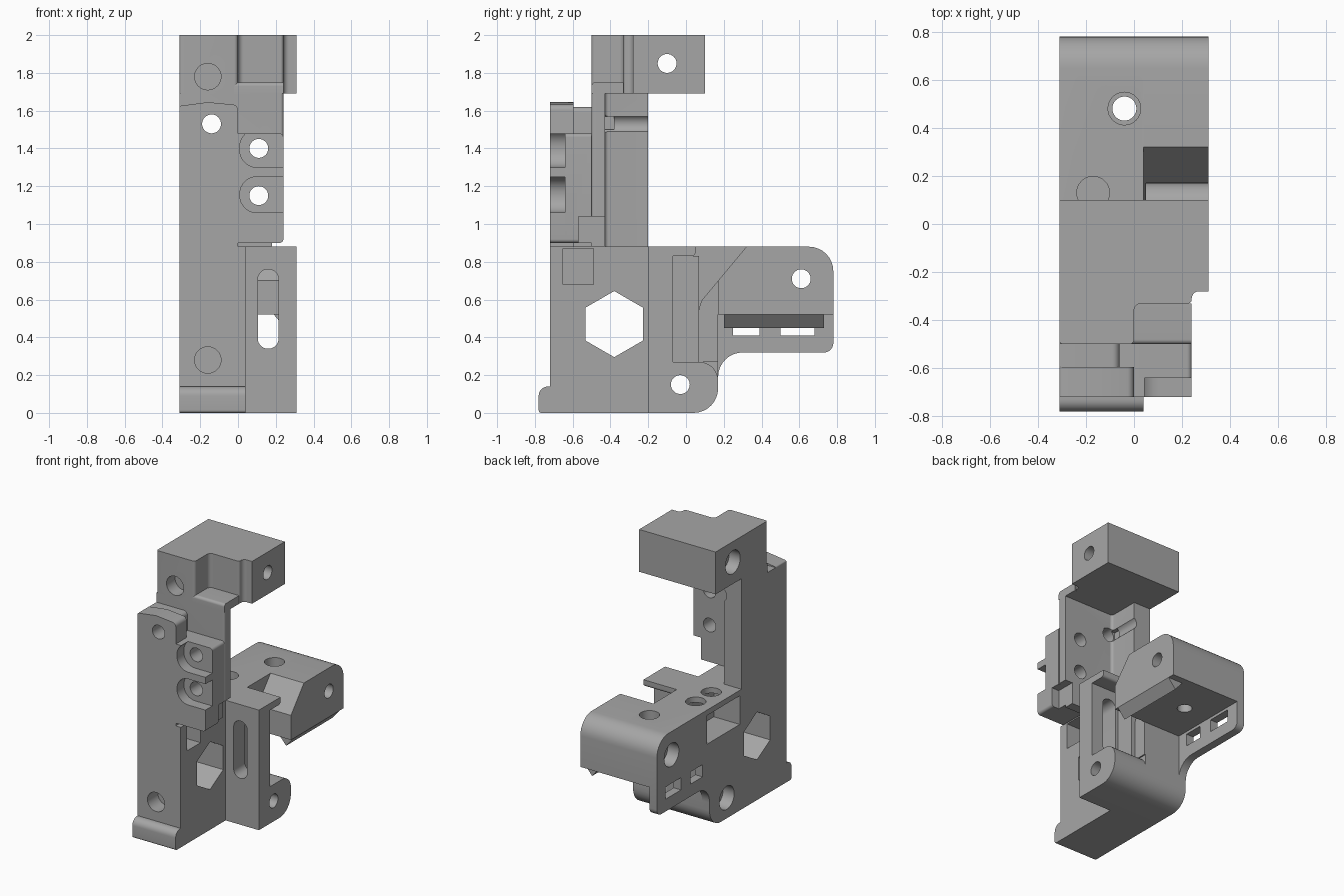
import bpy, bmesh, math
from mathutils import Vector

if "Cube" in bpy.data.objects:
    bpy.data.objects.remove(bpy.data.objects["Cube"])

grey = bpy.data.materials.new("matte grey")
grey.use_nodes = True
grey.diffuse_color = (0.38, 0.38, 0.38, 1)
grey.node_tree.nodes["Principled BSDF"].inputs["Base Color"].default_value = (0.38, 0.38, 0.38, 1)

parts, cutters = [], []


def outline(pts, steps=8):
    """Polygon whose corners carry an optional third value, the fillet radius."""
    out = []
    for i, c in enumerate(pts):
        p = Vector(c[:2])
        if len(c) < 3:
            out.append(p)
            continue
        u = (Vector(pts[i - 1][:2]) - p).normalized()
        v = (Vector(pts[(i + 1) % len(pts)][:2]) - p).normalized()
        half, r = u.angle(v) / 2, c[2]
        t = r / math.tan(half)
        mid = p + (u + v).normalized() * r / math.sin(half)
        a, b = p + u * t - mid, p + v * t - mid
        sweep = a.angle(b)
        for k in range(steps + 1):
            f = k / steps
            w = (a * math.sin((1 - f) * sweep) + b * math.sin(f * sweep)) / math.sin(sweep)
            out.append(mid + w)
    return out


def prism(name, axis, pts, lo, hi, store=parts):
    """Extrude an outline along an axis; outline is yz, xz or xy."""
    place = {"x": lambda a, b, t: (t, a, b),
             "y": lambda a, b, t: (a, t, b),
             "z": lambda a, b, t: (a, b, t)}[axis]
    bm = bmesh.new()
    ring = outline(pts)
    ends = [[bm.verts.new(place(p.x, p.y, t)) for p in ring] for t in (lo, hi)]
    bm.faces.new(ends[0])
    bm.faces.new(ends[1])
    n = len(ring)
    for i in range(n):
        j = (i + 1) % n
        bm.faces.new((ends[0][i], ends[0][j], ends[1][j], ends[1][i]))
    bmesh.ops.recalc_face_normals(bm, faces=bm.faces)
    me = bpy.data.meshes.new(name)
    bm.to_mesh(me)
    bm.free()
    me.materials.append(grey)
    ob = bpy.data.objects.new(name, me)
    bpy.context.collection.objects.link(ob)
    store.append(ob)
    return ob


def rect(a0, a1, b0, b1, r=0):
    pts = [(a0, b0), (a1, b0), (a1, b1), (a0, b1)]
    return [p + (r,) for p in pts] if r else pts


def cut(axis, pts, lo, hi):
    prism("cutter", axis, pts, lo, hi, cutters).hide_render = True


def hole(axis, a, b, r, lo=-2, hi=3, sides=32):
    turn = math.tau / sides
    cut(axis, [(a + r * math.sin(i * turn), b + r * math.cos(i * turn)) for i in range(sides)], lo, hi)


L, M, R = -0.31, 0.04, 0.31   # outer side, inner side face, wide side

# lower body, base lip and side-profile body with the rear arm
prism("lower_body", "x", rect(-0.72, -0.2, 0, 0.88), L, M)
prism("base_lip", "x", [(-0.72, 0), (-0.72, 0.14), (-0.78, 0.14, 0.05), (-0.78, 0, 0.015)], L, M)
prism("rear_body", "x", [(-0.2, 0), (0.17, 0, 0.13), (0.17, 0.32, 0.13), (0.78, 0.32, 0.05),
                         (0.78, 0.88, 0.13), (-0.2, 0.88)], L, M)
prism("rear_arm", "x", [(0.17, 0.52), (0.78, 0.52), (0.78, 0.88, 0.13), (0.32, 0.88), (0.17, 0.7)], M, R)
prism("arm_corner", "x", [(0.07, 0.27), (0.17, 0.27), (0.17, 0.7), (0.07, 0.58, 0.1)], M, M + 0.01)
prism("arm_edge_wedge", "y", [(0.19, 0.52), (0.25, 0.45), (R, 0.52)], 0.2, 0.73)
prism("foot", "x", [(-0.2, 0), (0.17, 0, 0.13), (0.17, 0.27, 0.1), (-0.2, 0.27)], M, R)
prism("slot_wall", "x", [(-0.2, 0.27), (-0.07, 0.27), (-0.07, 0.83), (0.05, 0.83, 0.02),
                         (0.05, 0.88), (-0.2, 0.88)], M, R)
prism("wall_rib", "x", rect(-0.07, 0.07, 0.27, 0.83), M, M + 0.04)

# upright column and top block
prism("column", "z", [(L, -0.5), (0.24, -0.5, 0.015), (0.24, -0.43), (-0.17, -0.43, 0.02),
                      (-0.17, -0.2), (L, -0.2)], 0.88, 1.69)
prism("top_block", "z", [(L, -0.5, 0.015), (0, -0.5, 0.02), (0, -0.33, 0.03), (0.24, -0.33, 0.015),
                         (0.24, -0.28, 0.03), (R, -0.28), (R, 0.1), (L, 0.1)], 1.69, 2)
prism("top_shelf", "x", [(-0.5, 1.69), (-0.33, 1.69), (-0.33, 1.75), (-0.5, 1.75, 0.02)], -0.02, 0.24)

# front slab and clamp
prism("front_slab", "y", [(L, 0.88), (0, 0.88), (0, 1.63, 0.03), (-0.16, 1.645), (L, 1.625, 0.01)], -0.72, -0.595)
prism("slab_backing", "y", [(L, 0.88), (-0.06, 0.88), (-0.06, 1.62, 0.03), (L, 1.62)], -0.595, -0.5)
prism("clamp_plate", "y", [(-0.06, 0.9), (0.24, 0.9, 0.02), (0.24, 1.48, 0.02), (-0.06, 1.48)], -0.64, -0.5)
prism("clamp_rim", "y", [(0, 0.9), (0.24, 0.9, 0.02), (0.24, 1.48, 0.02), (0, 1.48)], -0.72, -0.64)

# ribbed grip under the arm
for start in (0.22, 0.56):
    for i in range(5):
        y = start + i * 0.04
        prism("grip_rib", "x", rect(y, y + 0.02, 0.49, 0.52), -0.2, 0.1)

# pocket under the arm, clamp recesses, slot and side windows
cut("x", rect(0.17, 0.9, 0.1, 0.52), -0.25, 0.3 - 0.2)
cut("y", rect(0.01, 0.4, 1.30, 1.50, 0.09), -0.8, -0.64)
cut("y", rect(0.01, 0.4, 1.06, 1.25, 0.09), -0.8, -0.64)
cut("y", rect(0.105, 0.215, 0.34, 0.76, 0.053), -0.3, 0)
cut("x", rect(-0.57, -0.4, 0.8, 1.04), 0.18, 0.4)
cut("x", rect(-0.65, -0.49, 0.68, 0.87), -0.1, 0.2)
cut("x", rect(-0.18, 0.2, 0.63, 0.84), -0.5, -0.1)
cut("x", rect(0.5, 0.68, 0.41, 0.5), -0.5, -0.2)
cut("x", rect(0.25, 0.39, 0.41, 0.5), -0.5, -0.2)
cut("x", rect(-0.44, -0.38, 1.5, 1.57), -0.2, -0.1)

# hexagonal opening and bolt holes
hole("x", -0.38, 0.47, 0.175, sides=6)
for y, z in ((-0.1, 1.85), (0.61, 0.71), (-0.03, 0.15)):
    hole("x", y, z, 0.05)
    hole("x", y, z, 0.085, -0.5, -0.22)
hole("y", -0.14, 1.53, 0.05)
hole("y", 0.11, 1.4, 0.05, -1, 0)
hole("y", 0.11, 1.15, 0.05, -1, 0)
hole("y", -0.16, 1.78, 0.07, -0.6, -0.4)
hole("y", -0.16, 0.28, 0.07, -0.8, -0.6)
hole("z", -0.04, 0.48, 0.05, 0.3, 1)
hole("z", -0.04, 0.48, 0.068, 0.8, 1)
for y in (-0.05, 0.13):
    hole("z", -0.17, y, 0.068, 0.78, 1)


def bounds(ob):
    return [(min(v.co[k] for v in ob.data.vertices), max(v.co[k] for v in ob.data.vertices)) for k in range(3)]


# apply every cutter to the parts it reaches
for ob in parts:
    box = bounds(ob)
    for c in cutters:
        if all(a[0] < b[1] and b[0] < a[1] for a, b in zip(box, bounds(c))):
            mod = ob.modifiers.new("cut", "BOOLEAN")
            mod.operation, mod.solver, mod.object = "DIFFERENCE", "EXACT", c
bpy.context.view_layer.update()
graph = bpy.context.evaluated_depsgraph_get()
done = [(ob, bpy.data.meshes.new_from_object(ob.evaluated_get(graph))) for ob in parts]
for ob, me in done:
    ob.modifiers.clear()
    ob.data = me
for c in cutters:
    bpy.data.objects.remove(c)

# smooth round walls, keep edges sharp
bpy.ops.object.select_all(action="DESELECT")
for ob in parts:
    ob.select_set(True)
bpy.context.view_layer.objects.active = parts[0]
bpy.ops.object.shade_smooth_by_angle(angle=math.radians(30))
